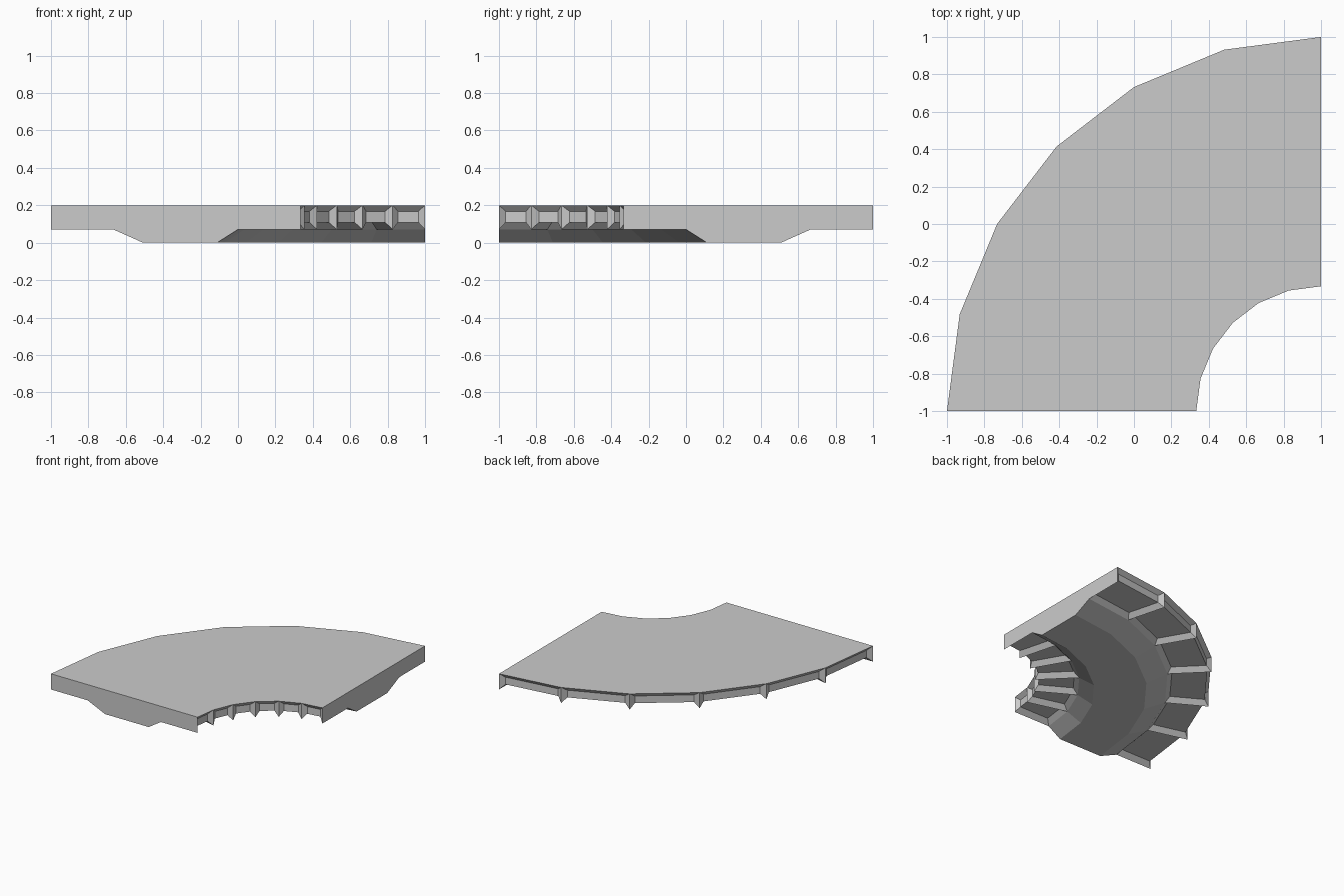
import bpy, bmesh, math
from mathutils import Vector

if "Cube" in bpy.data.objects:
    bpy.data.objects.remove(bpy.data.objects["Cube"])

CENTRE = Vector((1, -1, 0))       # bend centre
STEPS = 6                         # 15 degree segments
TOP, RIB = 0.2, 0.071             # deck top, rib underside
R_IN, R_OUT = 0.667, 2.0
HAUNCH_IN, HAUNCH_OUT = 1.0, 1.667
KEEL_IN, KEEL_OUT = 1.112, 1.508
INSET, DEPTH = 0.036, 0.03        # recess border and depth

bm = bmesh.new()


def point(step, r, z):
    a = math.radians(90 + step * 90 / STEPS)
    return CENTRE + Vector((r * math.cos(a), r * math.sin(a), z))


def face(pts):
    bm.faces.new([bm.verts.new(p) for p in pts])


def strip(a, b):
    """Join two rows of points with quads."""
    for i in range(len(a) - 1):
        face((a[i], a[i + 1], b[i + 1], b[i]))


def bay(step, edge, haunch):
    """Recessed side and underside between two thin ribs."""
    s = 1 if haunch > edge else -1
    rim = [(edge, TOP), (edge, RIB), (haunch, RIB)]
    sunk = [(edge + s * DEPTH, TOP - 0.032), (edge + s * DEPTH, RIB + 0.038),
            (haunch - s * INSET, RIB + 0.038)]
    rim_a, rim_b = [[point(step + k, r, z) for r, z in rim] for k in (0, 1)]
    in_a, in_b = [], []
    for r, z in sunk:
        p, q = point(step, r, z), point(step + 1, r, z)
        shift = (q - p).normalized() * INSET
        in_a.append(p + shift)
        in_b.append(q - shift)
    strip(in_a, in_b)              # sunk panels
    strip(rim_a, in_a)             # rib flanks
    strip(rim_b, in_b)
    face((rim_a[0], rim_b[0], in_b[0], in_a[0]))
    face((rim_a[2], rim_b[2], in_b[2], in_a[2]))


keel = [(HAUNCH_IN, RIB), (KEEL_IN, 0), (KEEL_OUT, 0), (HAUNCH_OUT, RIB)]
deck = [(R_IN, TOP), (R_OUT, TOP)]

for n in range(STEPS):
    # deck top and the central keel below
    for row in (deck, keel):
        strip([point(n, r, z) for r, z in row],
              [point(n + 1, r, z) for r, z in row])
    # ribbed bays on both sides
    bay(n, R_IN, HAUNCH_IN)
    bay(n, R_OUT, HAUNCH_OUT)

# flat end faces
for n in (0, STEPS):
    outline = [(R_IN, TOP), (R_IN, RIB)] + keel + [(R_OUT, RIB), (R_OUT, TOP)]
    face([point(n, r, z) for r, z in outline])

bmesh.ops.remove_doubles(bm, verts=bm.verts, dist=0.0005)
bmesh.ops.recalc_face_normals(bm, faces=bm.faces)
mesh = bpy.data.meshes.new("curved_bridge_deck")
bm.to_mesh(mesh)
bm.free()
bpy.context.collection.objects.link(bpy.data.objects.new("curved_bridge_deck", mesh))
